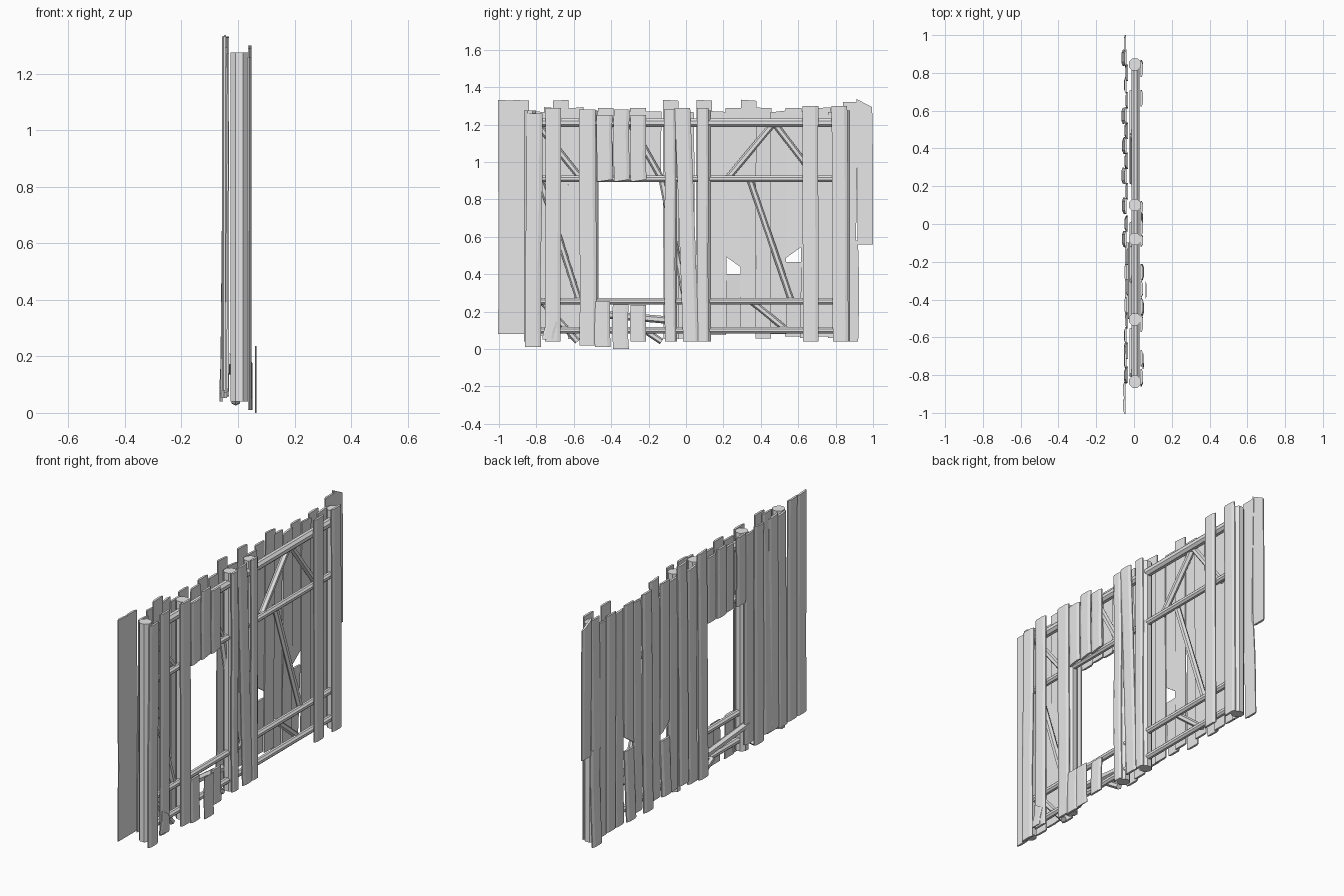
import bpy, bmesh, math, random
from mathutils import Vector

random.seed(4)
if "Cube" in bpy.data.objects:
    bpy.data.objects.remove(bpy.data.objects["Cube"], do_unlink=True)

shade = 0.8
wood = bpy.data.materials.new("pale grey wood")
wood.use_nodes = True
wood.diffuse_color = (shade, shade, shade, 1)
wood.node_tree.nodes["Principled BSDF"].inputs["Base Color"].default_value = wood.diffuse_color


def loft(name, rings):
    """Skin a list of equal-length point rings and cap both ends."""
    bm = bmesh.new()
    rows = [[bm.verts.new(point) for point in ring] for ring in rings]
    for lower, upper in zip(rows, rows[1:]):
        for i in range(len(lower)):
            bm.faces.new((lower[i - 1], lower[i], upper[i], upper[i - 1]))
    bm.faces.new(rows[0])
    bm.faces.new(rows[-1])
    bmesh.ops.recalc_face_normals(bm, faces=bm.faces)
    mesh = bpy.data.meshes.new(name)
    bm.to_mesh(mesh)
    bm.free()
    mesh.materials.append(wood)
    bpy.context.collection.objects.link(bpy.data.objects.new(name, mesh))


def board(name, y, bottom, top, x, width=0.084, lean=0, tilt=0, cut=0, cut_top=0, thick=0.012):
    """Upright board, crowned on its outer face; lean and tilt shift its foot in y and x."""
    side = math.copysign(thick, x)
    half = [(0, 1), (side / 2, 1), (side, 0.6)]
    section = half + [(depth, -across) for depth, across in reversed(half)]
    steps = 3
    rings = []
    for step in range(steps + 1):
        t = step / steps
        slant = cut if step == 0 else cut_top if step == steps else 0
        centre = y + lean * (1 - t) + random.uniform(-0.003, 0.003)
        height = bottom + (top - bottom) * t
        rings.append([(x + depth + tilt * (1 - t), centre + across * width / 2, height + across * slant)
                      for depth, across in section])
    loft(name, rings)


def log(name, start, end, radius, sides=8):
    """Straight round timber between two points."""
    start, end = Vector(start), Vector(end)
    u = Vector((radius, 0, 0))
    v = (end - start).normalized().cross(u)
    angles = [math.tau * (i + 0.5) / sides for i in range(sides)]
    loft(name, [[p + u * math.cos(a) + v * math.sin(a) for a in angles] for p in (start, end)])


# Heights shared by the frame parts
foot, sill, lintel, head = 0.1, 0.255, 0.91, 1.21
base, opening = 0.04, 0.9

# Main posts
for place, y in dict(right_end=-0.835, window_right=-0.505, window_left=-0.08,
                     middle=0.1, left_end=0.845).items():
    log(f"post_{place}", (0.005, y, base), (0.005, y, 1.275), 0.035)

# Horizontal rails
for place, z in dict(foot=foot, sill=sill, lintel=lintel, head=head).items():
    thickness = 0.024 if z == head else 0.018
    log(f"rail_{place}", (0.008, -0.82, z), (0.008, 0.83, z), thickness)


# Diagonal braces running between rail heights
def brace(name, y_low, low, y_high, high):
    log(f"brace_{name}", (-0.008, y_low, low), (-0.008, y_high, high), 0.017, sides=6)


brace("left_bay_rising", 0.22, lintel, 0.47, head)
brace("left_bay_falling", 0.7, lintel, 0.47, head)
brace("left_bay_long", 0.565, sill, 0.34, lintel)
brace("left_bay_foot", 0.54, foot, 0.35, sill)
brace("right_bay_top", -0.56, lintel, -0.8, head)
brace("right_bay_long", -0.57, sill, -0.78, lintel)
brace("right_bay_foot", -0.58, base, -0.77, sill)
brace("over_window", -0.13, lintel, -0.3, head)
brace("under_window", -0.13, base, -0.22, foot)
brace("narrow_bay", 0, sill, -0.13, lintel)

# Back cladding: evenly pitched boards with slight drift, a window and two broken boards
pitch, middle = 0.08, 12
tall = {0, 1, 4, 11, 13, 16}
window = range(7, 11)
for i in range(2 * middle):
    drift = 0
    if tall_side := i > middle and i < 22:
        drift = 0.015
    elif i in range(4, 8):
        drift = -0.03
    elif i in window:
        drift = -0.015
    y = (i - middle) * pitch + drift
    top = 1.33 if i in tall else 1.27 + 0.02 * (i % 2)
    bottom = 0.08 if i < 2 else random.uniform(0.05, 0.09)
    x = -0.045 if i < 2 else -0.031 - 0.008 * (i % 2)
    name = f"back_board_{i}"
    if i in window:
        board(name, y, opening, top, x)
    elif i == 15:
        board(name + "_upper", y, 0.465, top, x, cut=-0.03)
        board(name + "_lower", y, bottom, 0.4, x, tilt=-0.015)
    elif i == 19:
        board(name + "_upper", y, 0.515, top, x, cut=0.03)
        board(name + "_lower", y, bottom, 0.465, x, tilt=-0.015)
    elif i == 23:
        board(name + "_upper", y, 0.57, 1.32, x, lean=-0.015)
        board(name + "_lower", y, base, 0.58, x, tilt=-0.015)
    else:
        board(name, y, bottom, top, x, tilt=0 if i < 2 else random.uniform(-0.012, 0),
              cut_top=random.uniform(-0.005, 0.005))
board("end_board", 0.956, 0.56, 1.315, -0.042, cut_top=-0.022)

# Loose cross timber under the window
log("loose_cross_timber", (-0.03, -0.5, 0.19), (-0.03, -0.1, 0.155), 0.02, sides=6)

# Long boards on the inner side
inner = 0.035
board("inner_board_right_end", -0.81, 0.01, 1.26, inner, lean=-0.01)
board("inner_board_right", -0.71, base, 1.29, inner)
board("inner_board_window_right", -0.525, 0.02, 1.28, inner, width=0.09)
board("inner_board_window_left", -0.085, base, 1.28, inner, width=0.06)
board("inner_board_leaning", -0.02, base, 1.29, inner, lean=0.045)
board("inner_board_middle", 0.09, base, 1.29, inner, width=0.06)
board("inner_board_left", 0.665, base, 1.3, inner)
board("inner_board_left_end", 0.82, base, 1.3, inner, lean=0.01)

# Short inner boards above and below the window
for i in range(3):
    y = -0.435 + 0.09 * i
    board(f"lintel_board_{i}", y, opening, 1.28 if i == 1 else 1.25, inner, cut=0.006)
board("sill_board_right", -0.447, 0.01, sill, inner, tilt=0.005)
board("sill_board_middle", -0.35, 0, 0.237, 0.061, thick=0.005)
board("sill_board_left", -0.257, base, 0.235, inner, tilt=0.005)

# Splintered offcut at the foot of an inner board
board("splintered_offcut", -0.715, 0.05, 0.16, 0.046, width=0.06, lean=-0.025, cut_top=-0.02, thick=0.006)
